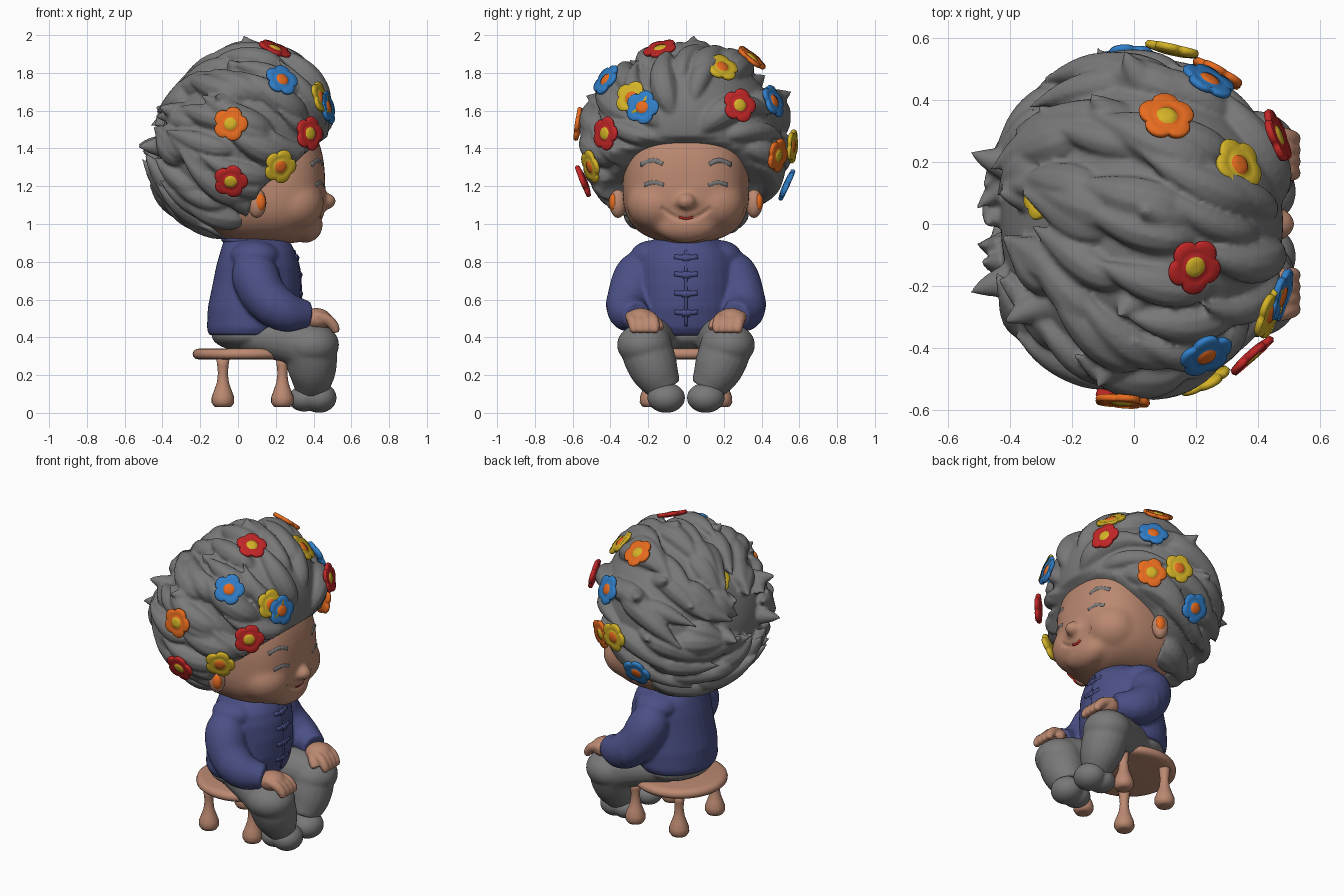
import bpy, bmesh, math, random
from mathutils import Vector, Matrix
from mathutils.bvhtree import BVHTree

if "Cube" in bpy.data.objects:
    bpy.data.objects.remove(bpy.data.objects["Cube"])

random.seed(4)
V = Vector


def material(name, *rgb):
    m = bpy.data.materials.new(name)
    m.diffuse_color = (*rgb, 1)
    m.use_nodes = True
    m.node_tree.nodes["Principled BSDF"].inputs["Base Color"].default_value = m.diffuse_color
    return m


GREY = material("grey", .19, .19, .19)
SKIN = material("skin", .50, .25, .165)
NAVY = material("navy", .07, .08, .24)
RED = material("red", .55, .02, .02)
YELLOW = material("yellow", .66, .45, .02)
ORANGE = material("orange", .86, .16, .015)
BLUE = material("blue", .03, .21, .58)


# ---- helpers ----
def finish(bm, name, mats, voxel=0, smooth=3):
    bmesh.ops.recalc_face_normals(bm, faces=bm.faces[:])
    me = bpy.data.meshes.new(name)
    bm.to_mesh(me)
    bm.free()
    ob = bpy.data.objects.new(name, me)
    bpy.context.collection.objects.link(ob)
    if voxel:  # fuse overlapping pieces into one sculpted skin
        r = ob.modifiers.new("fuse", 'REMESH')
        r.mode, r.voxel_size = 'VOXEL', voxel
        s = ob.modifiers.new("relax", 'SMOOTH')
        s.iterations = smooth
        dg = bpy.context.evaluated_depsgraph_get()
        fused = bpy.data.meshes.new_from_object(ob.evaluated_get(dg))
        ob.modifiers.clear()
        ob.data = fused
        fused.name = name
    for m in mats:
        ob.data.materials.append(m)
    for p in ob.data.polygons:
        p.use_smooth = True
    return ob


def loft(bm, rings, mat_rule=lambda k: 0):
    rows = [[bm.verts.new(p) for p in r] for r in rings]
    n = len(rows[0])
    for k in range(len(rows) - 1):
        for i in range(n):
            f = bm.faces.new((rows[k][i], rows[k][(i + 1) % n], rows[k + 1][(i + 1) % n], rows[k + 1][i]))
            f.material_index = mat_rule(k)
    bm.faces.new(rows[0][::-1])
    bm.faces.new(rows[-1]).material_index = mat_rule(len(rows) - 1)


def ellipse(cx, cy, z, rx, ry, n=32):
    return [V((cx + rx * math.cos(2 * math.pi * i / n), cy + ry * math.sin(2 * math.pi * i / n), z)) for i in range(n)]


def tube(bm, keys, seg=12, steps=5):
    k = [V(p) for p in keys]
    k = [2 * k[0] - k[1]] + k + [2 * k[-1] - k[-2]]
    pts = []
    for a, b, c, d in zip(k, k[1:], k[2:], k[3:]):
        for j in range(steps):
            t = j / steps
            pts.append(.5 * (2 * b + (c - a) * t + (2 * a - 5 * b + 4 * c - d) * t * t + (3 * b - a - 3 * c + d) * t ** 3))
    pts.append(k[-2])
    rings, side = [], V((.31, .85, .42))
    for i, p in enumerate(pts):
        t = (pts[min(i + 1, len(pts) - 1)] - pts[max(i - 1, 0)]).to_3d().normalized()
        side = (side - t * side.dot(t)).normalized()
        up, c, r = t.cross(side), p.to_3d(), max(p.w, .003)
        rings.append([c + r * (side * math.cos(2 * math.pi * j / seg) + up * math.sin(2 * math.pi * j / seg)) for j in range(seg)])
    loft(bm, rings)


def blob(bm, c, r, sub=4):
    return bmesh.ops.create_icosphere(bm, subdivisions=sub, radius=1, matrix=Matrix.Translation(c) @ Matrix.Diagonal((*r, 1)))["verts"]


def surface(ob):
    return BVHTree.FromPolygons([v.co for v in ob.data.vertices], [tuple(p.vertices) for p in ob.data.polygons])


def strip(name, mat, tree, yz, r, sink=.4):  # thin cord laid on a front surface
    bm = bmesh.new()
    keys = []
    for y, z in yz:
        hit = tree.ray_cast(V((1, y, z)), V((-1, 0, 0)))[0] or V((.4, y, z))
        keys.append((hit.x - r * sink, y, z, r))
    tube(bm, keys, 8, 4)
    return finish(bm, name, [mat])


# ---- hair: tilted egg core covered with swept, pointed locks ----
CENTRE = V((0, 0, 1.45))
MAJOR, MINOR = V((.39, 0, .92)), V((.92, 0, -.39))
HAIRLINE = ((.8, .01), (.95, .03), (1.05, .05), (1.2, .13), (1.3, .28), (1.38, .36), (1.43, .43), (1.46, .47), (1.5, .7))
FRONT, REAR = V((.9, 0, .44)), V((-.7, 0, .71))


def scalp(d, k=1.0):  # fuller above the forehead, flatter behind the crown
    k *= 1 + .1 * max(0, d.dot(FRONT)) ** 4 - .16 * max(0, d.dot(REAR)) ** 3
    return CENTRE + k * (MAJOR * d.dot(MAJOR) * .50 + MINOR * d.dot(MINOR) * .46 + V((0, d.y * .525, 0)))


def carve(v):  # keep hair behind the face opening
    for (z0, x0), (z1, x1) in zip(HAIRLINE, HAIRLINE[1:]):
        if z0 <= v.z < z1:
            v.x = min(v.x, x0 + (x1 - x0) * (v.z - z0) / (z1 - z0))


BACK = V((-1, 0, .1)).normalized()
UP = V((.1, 0, 1)).normalized()


def flow(theta, phi):
    return BACK * math.cos(theta) + (UP * math.cos(phi) + V((0, 1, 0)) * math.sin(phi)) * math.sin(theta)


bm = bmesh.new()
for v in blob(bm, (0, 0, 0), (1, 1, 1), 5):
    v.co = scalp(v.co.normalized(), .96)
for start, count, length, lift in ((2.85, 12, .95, .03), (2.4, 14, 1.0, .05), (2.0, 17, .95, .08), (1.55, 17, .9, .1), (1.15, 14, .75, .12), (.85, 10, .55, .12)):
    for i in range(count):
        phi = 2 * math.pi * (i + random.uniform(.1, .9)) / count
        th, twist = start + random.uniform(-.15, .15), random.uniform(.15, .6)
        size = random.uniform(.05, .08)
        tip = lift * random.uniform(.3, 1.2)
        keys = []
        for t, r, k in ((0, .3, .9), (.25, .9, .94), (.5, 1, .96), (.75, .65, .98 + tip * .4), (1, .03, 1.01 + tip)):
            p = scalp(flow(max(th - length * t, .2), phi + twist * t * t), k)
            keys.append((*p, size * r))
        tube(bm, keys, 10, 4)
# stand-out pointed curls, given by their tips
for x, y, z in ((-.53, .23, 1.42), (-.53, -.22, 1.41), (-.44, .1, 1.62), (-.42, -.32, 1.62), (-.31, .38, 1.65), (-.14, .42, 1.79),
                (-.03, .56, 1.7), (-.2, -.1, 1.83), (-.05, -.3, 1.87), (.03, .04, 2.0), (-.12, -.53, 1.68), (-.12, .57, 1.45)):
    tip = V((x, y, z))
    out = (tip - CENTRE) * .22
    lean = V((.17, -.12 * y, -.02))
    tube(bm, [(*(tip - out * 1.3 + lean), .075), (*(tip - out * .85 + lean * .55), .07), (*(tip - out * .4 + lean * .15), .04), (*tip, .003)])
for v in bm.verts:
    carve(v.co)
hair = finish(bm, "hair", [GREY], .0105, 2)
hair_tree = surface(hair)

# ---- head ----
bm = bmesh.new()
for v in blob(bm, (0, 0, 0), (1, 1, 1), 5):
    n = v.co.normalized()
    s = V([math.copysign(abs(c) ** (2 / 2.6), c) for c in n])
    v.co = V((.12 + s.x * .342, s.y * .335, 1.18 + s.z * (.44 if s.z > 0 else .28)))
blob(bm, (.25, 0, 1.06), (.205, .26, .165))
blob(bm, (.36, 0, 1.0), (.09, .17, .1))
blob(bm, (.475, 0, 1.12), (.046, .05, .044))
for s in (-1, 1):
    blob(bm, (.29, s * .15, 1.11), (.165, .165, .15))
    blob(bm, (.45, s * .04, 1.112), (.03, .026, .024))
head = finish(bm, "head", [SKIN], .011, 26)
for v in head.data.vertices:  # pressed-in smile line
    if v.co.x > .3 and abs(v.co.y) < .13:
        d = abs(v.co.z - (1.025 + 3.6 * v.co.y ** 2))
        v.co.x -= .012 * max(0, 1 - d / .018)
face = surface(head)

strip("mouth", RED, face, [(-.035, 1.038), (0, 1.03), (.035, 1.038)], .008)
for s in (-1, 1):
    side = "left" if s > 0 else "right"
    strip(side + "_eyebrow", GREY, face, [(s * .12, 1.315), (s * .17, 1.335), (s * .235, 1.312)], .018, .75)
    strip(side + "_eye", GREY, face, [(s * .115, 1.205), (s * .165, 1.22), (s * .215, 1.205)], .017, .75)
    bm = bmesh.new()
    blob(bm, (.1, s * .36, 1.11), (.05, .045, .078), 3)
    finish(bm, side + "_ear", [SKIN])
    bm = bmesh.new()
    blob(bm, (.116, s * .383, 1.115), (.032, .026, .048), 3)
    finish(bm, side + "_ear_inside", [ORANGE])

# ---- jacket with sleeves ----
bm = bmesh.new()
loft(bm, [ellipse(cx, 0, z, rx, ry) for z, cx, rx, ry in (
    (.41, .06, .215, .25), (.45, .07, .235, .27), (.56, .085, .245, .275), (.68, .1, .235, .265),
    (.78, .105, .22, .26), (.85, .105, .2, .24), (.9, .1, .18, .19), (.94, .08, .15, .14))])
for s in (-1, 1):
    blob(bm, (.09, s * .17, .83), (.13, .125, .085))
    tube(bm, [(.08, s * .18, .8, .09), (.09, s * .25, .73, .125), (.14, s * .295, .62, .12), (.24, s * .305, .54, .11), (.37, s * .26, .515, .075)], 20)
    for x, y, z, r in ((.17, .305, .575, .122), (.28, .3, .53, .102)):  # sleeve folds
        blob(bm, (x, s * y, z), (r * .45, r, r), 3)
jacket = finish(bm, "jacket", [NAVY], .011, 6)
front = surface(jacket)
strip("jacket_edge", NAVY, front, [(0, z) for z in (.46, .56, .66, .76, .86)], .008)
for i, z in enumerate((.53, .63, .73, .82)):
    strip(f"toggle_bar_{i + 1}", NAVY, front, [(-.06, z + .005), (0, z), (.06, z + .005)], .015)
    strip(f"toggle_knot_{i + 1}", NAVY, front, [(-.018, z), (0, z), (.018, z)], .022)
bm = bmesh.new()
ring = [(.095 + .165 * math.cos(a), .155 * math.sin(a), .905 - .015 * math.cos(a), .02) for a in [.12 + (2 * math.pi - .24) * i / 12 for i in range(13)]]
tube(bm, ring, 8, 3)
finish(bm, "collar", [NAVY])

# ---- trousers, shoes, hands ----
bm = bmesh.new()
blob(bm, (.05, 0, .41), (.19, .24, .085))
for s in (-1, 1):
    tube(bm, [(.03, s * .12, .41, .085), (.2, s * .165, .395, .115), (.365, s * .21, .355, .135), (.392, s * .17, .235, .13), (.39, s * .11, .125, .09)], 20)
    blob(bm, (.39, s * .22, .36), (.145, .145, .115))
finish(bm, "trousers", [GREY], .011, 4)
for s in (-1, 1):
    side = "left" if s > 0 else "right"
    bm = bmesh.new()
    blob(bm, (.43, s * .105, .08), (.092, .1, .08))
    blob(bm, (.35, s * .115, .075), (.085, .085, .068))
    finish(bm, side + "_shoe", [GREY], .009, 4)
    bm = bmesh.new()
    blob(bm, (.415, s * .24, .497), (.08, .08, .058))
    for i in range(4):
        y = .17 + .037 * i
        tube(bm, [(.41, s * (y + .018), .515, .026), (.475, s * (y + .003), .492, .03), (.51, s * (y - .005), .455, .027), (.52, s * (y - .005), .425, .018)], 10)
    tube(bm, [(.4, s * .2, .51, .028), (.43, s * .155, .48, .028), (.46, s * .135, .445, .022)], 10)
    finish(bm, side + "_hand", [SKIN], .007, 5)

# ---- stool ----
bm = bmesh.new()
loft(bm, [ellipse(.04, 0, z, r, r, 48) for z, r in ((.282, .235), (.285, .262), (.298, .277), (.312, .28), (.328, .275), (.338, .26), (.342, .235))])
finish(bm, "stool_seat", [SKIN])
for i, (x, y) in enumerate(((-.08, .185), (.235, .185), (-.08, -.185), (.235, -.185))):
    bm = bmesh.new()
    loft(bm, [ellipse(x, y, z, r, r, 20) for z, r in ((.03, .03), (.034, .047), (.055, .06), (.085, .059), (.12, .046), (.16, .032), (.21, .026), (.25, .03), (.295, .036))])
    finish(bm, f"stool_leg_{i + 1}", [SKIN])

# ---- flowers set on the hair ----
FLOWERS = ((.2, -.14, 1.94, RED), (.23, -.42, 1.76, BLUE), (-.04, -.57, 1.53, ORANGE), (.39, -.44, 1.48, RED),
           (.23, -.52, 1.3, YELLOW), (-.04, -.56, 1.22, RED), (.44, -.29, 1.67, YELLOW), (.48, -.235, 1.62, BLUE),
           (.32, .18, 1.81, YELLOW), (.44, .27, 1.62, RED), (.1, .33, 1.86, ORANGE), (.24, .46, 1.65, BLUE),
           (.28, .5, 1.36, ORANGE), (.13, .58, 1.41, YELLOW), (-.02, .55, 1.2, BLUE), (-.28, .08, 1.7, YELLOW))
for i, (x, y, z, petal) in enumerate(FLOWERS):
    p = V((x, y, z))
    n = (p - CENTRE).normalized()
    turn = n.to_track_quat('Z', 'Y').to_matrix()
    high = [(p - CENTRE).length - .02]
    for o in [V((0, 0, 0))] + [V((.055 * math.cos(a), .055 * math.sin(a), 0)) for a in range(7)]:
        hit = hair_tree.ray_cast(CENTRE + n * 1.5 + turn @ o, -n)[0]
        if hit:
            high.append((hit - CENTRE).dot(n) + (.004 if o.length else .008))
    size = .075 if x < -.2 else .093
    p = CENTRE + n * min(max(high), high[0] + .045)
    if x > .42:  # brow flowers face further forward
        n = (n + V((.5, 0, 0))).normalized()
    m = Matrix.Translation(p) @ n.to_track_quat('Z', 'Y').to_matrix().to_4x4()
    rings = []
    for s, h in ((.5, -.015), (.95, -.008), (1, .004), (.93, .014), (.6, .01), (.36, .01), (.33, .014), (.15, .017)):
        ring = []
        for j in range(50):
            a = 2 * math.pi * j / 50
            r = size * s * (1 - .22 * s * s * (1 - abs(math.cos(2.5 * a)) ** .7))
            ring.append(m @ V((r * math.cos(a), r * math.sin(a), h)))
        rings.append(ring)
    bm = bmesh.new()
    loft(bm, rings, lambda k: 1 if k >= 5 else 0)
    finish(bm, f"flower_{i + 1}", [petal, YELLOW if petal in (RED, ORANGE) else ORANGE])
